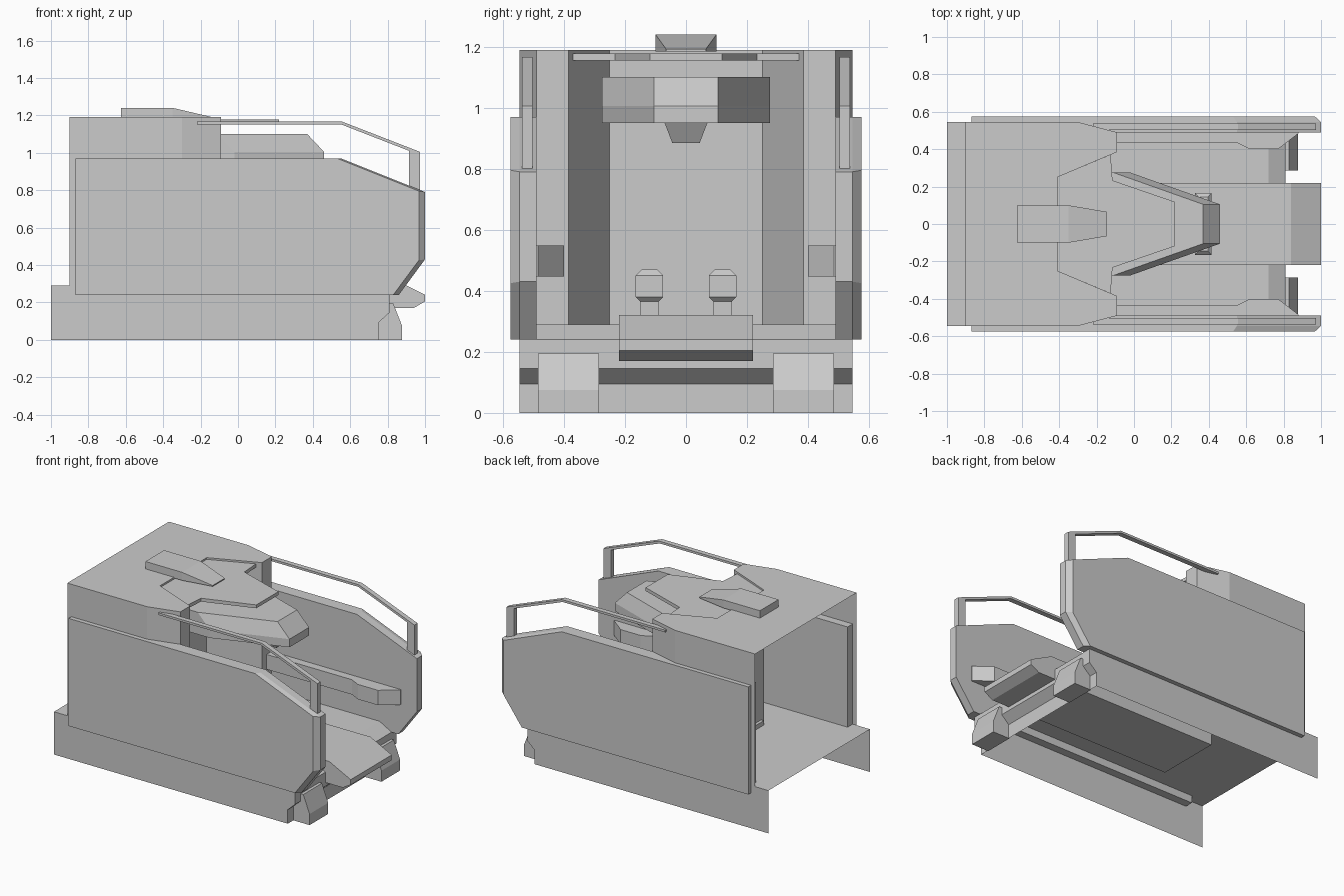
import bpy, bmesh
from mathutils import Vector

if "Cube" in bpy.data.objects:
    bpy.data.objects.remove(bpy.data.objects["Cube"])


def loft(name, rings, open_dirs=(), mirror=False):
    """Bridge equal-sized rings, cap the ends, optionally remove faces by direction."""
    bm = bmesh.new()
    vs = [[bm.verts.new(p) for p in r] for r in rings]
    n = len(rings[0])
    for a, b in zip(vs, vs[1:]):
        for i in range(n):
            j = (i + 1) % n
            bm.faces.new((a[i], a[j], b[j], b[i]))
    bm.faces.new(vs[0])
    bm.faces.new(vs[-1])
    bmesh.ops.recalc_face_normals(bm, faces=bm.faces)
    bm.normal_update()
    dead = [f for f in bm.faces
            if any(f.normal.dot(Vector(d)) > 0.99 for d in open_dirs)]
    bmesh.ops.delete(bm, geom=dead, context='FACES')
    me = bpy.data.meshes.new(name)
    bm.to_mesh(me)
    bm.free()
    ob = bpy.data.objects.new(name, me)
    bpy.context.collection.objects.link(ob)
    if mirror:
        m = ob.modifiers.new("Mirror", 'MIRROR')
        m.use_axis = (False, True, False)
        m.use_mirror_merge = False
    return ob


def side(name, prof, y0, y1, **kw):
    """Extrude an (x, z) profile along y."""
    return loft(name, [[(x, y, z) for x, z in prof] for y in (y0, y1)], **kw)


def plan(name, prof, z0, z1, **kw):
    """Extrude an (x, y) outline along z."""
    return loft(name, [[(x, y, z) for x, y in prof] for z in (z0, z1)], **kw)


def sym(half):
    """Complete a half outline (y > 0) across the centre line."""
    return half + [(x, -y) for x, y in reversed(half)]


OPEN = ((-1, 0, 0), (0, 0, -1))

# Base shell, open underneath and at the rear end
side("base_shell", [(-1, 0), (-1, .29), (.72, .29), (.81, .24), (.81, .145),
                    (.755, .095), (.755, 0)], -.545, .545, open_dirs=OPEN)

# Cab shell with recessed front wall, open at the rear end
plan("cab_shell", sym([(-.9, .545), (-.3, .545), (-.09, .49), (-.09, .385),
                       (-.41, .25)]), .29, 1.19, open_dirs=OPEN)

# Thin plate filling the roof recess
plan("roof_plate", sym([(-.41, .25), (-.125, .37), (-.115, .233), (.22, .118)]),
     1.155, 1.178)

# Wedge on the roof
loft("roof_fin", [[(x, -w, 1.185), (x, w, 1.185), (x, w2, z), (x, -w2, z)]
                  for x, w, w2, z in ((-.625, .1, .1, 1.24), (-.35, .1, .1, 1.24),
                                      (-.145, .065, .065, 1.192))])


# Overhead console with slanted upper faces
def console_ring(dx, z):
    pts = sym([(-.37, .275), (-.11 + dx, .275), (.37 + dx, .105)])
    return [(x, y, z) for x, y in pts]


loft("overhead_console", [console_ring(.09, .95), console_ring(.09, 1.005),
                          console_ring(0, 1.10)])

# Tapered neck beneath the console
loft("console_neck", [[(x0, -w, z), (x1, -w, z), (x1, w, z), (x0, w, z)]
                      for x0, x1, w, z in ((.2, .32, .045, .885),
                                           (.18, .36, .07, .95))])

# Central deck running through the floor to the front lip
side("centre_deck", [(-.43, .17), (-.43, .32), (.84, .32), (1, .24),
                     (1, .205), (.94, .17)], -.22, .22)

# Side panels with chamfered outer front edge
full = [(-.87, .24), (-.87, .97), (.55, .97), (1, .79), (1, .43), (.86, .24)]
inset = [(-.87, .24), (-.87, .97), (.53, .97), (.967, .795), (.967, .425), (.83, .24)]
loft("side_panel", [[(x, y, z) for x, z in p]
                    for p, y in ((full, .49), (full, .545), (inset, .575))],
     mirror=True)

# Handrails above the side panels
side("handrail", [(-.22, 1.152), (.55, 1.152), (.915, 1.01), (.915, .80),
                  (.972, .80), (.972, 1.005), (.555, 1.167), (-.22, 1.167)],
     .503, .537, mirror=True)

# Armrests along the inside of the panels
plan("armrest", [(-.09, .495), (-.09, .435), (.55, .435), (.62, .40), (.77, .40),
                 (.88, .485), (.88, .495)], .447, .548, mirror=True)

# Front feet
side("front_foot", [(.75, 0), (.877, 0), (.877, .075), (.83, .195), (.75, .195)],
     .285, .485, mirror=True)

# Control levers standing on the deck
lever_rings = [(.03, .31), (.03, .365), (.045, .38), (.045, .45), (.025, .47)]
loft("control_lever", [[(.37 - r, .12 - r, z), (.37 + r, .12 - r, z),
                        (.37 + r, .12 + r, z), (.37 - r, .12 + r, z)]
                       for r, z in lever_rings], mirror=True)
